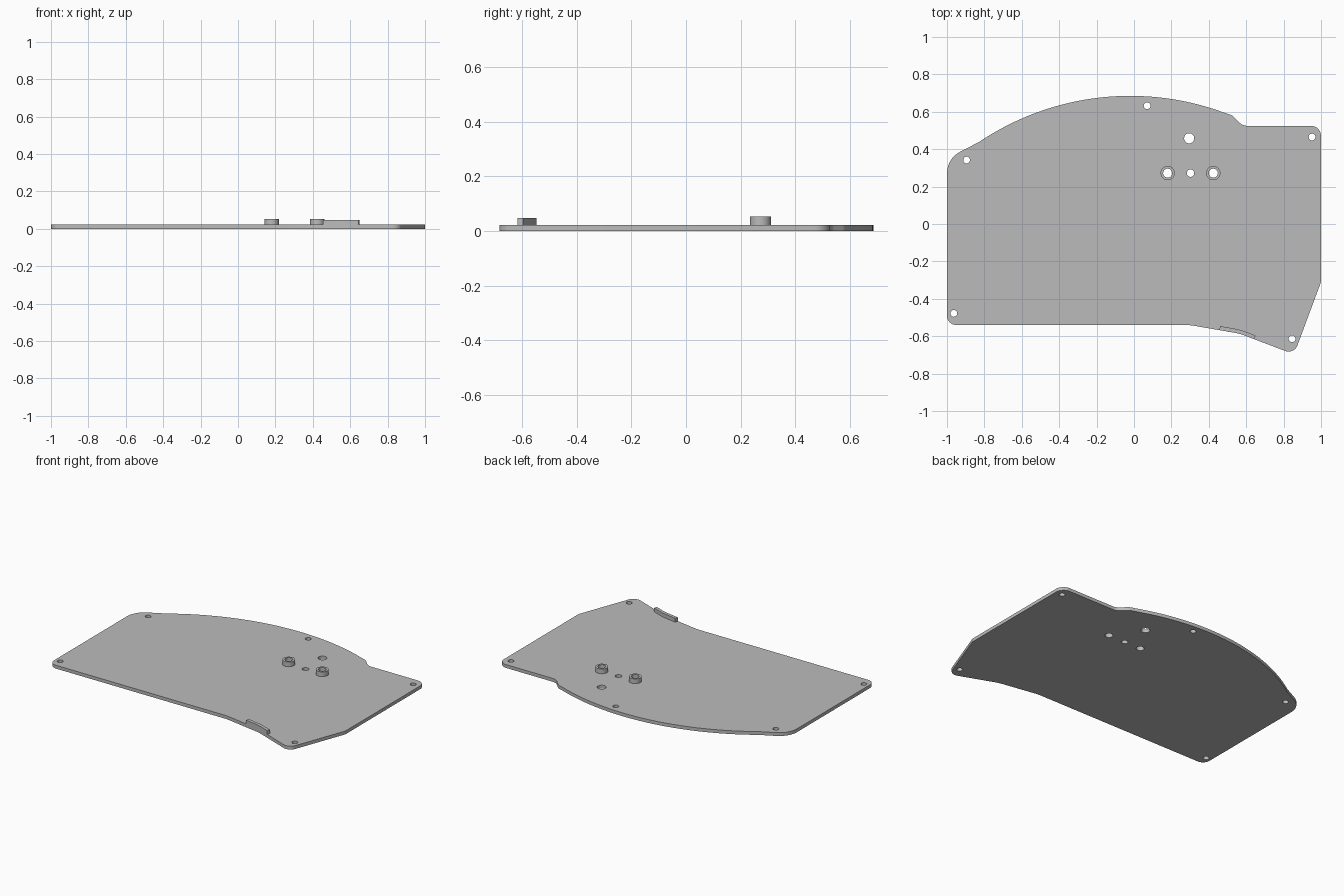
import bpy, bmesh, math
from mathutils import Vector

cube = bpy.data.objects.get("Cube")
if cube:
    bpy.data.objects.remove(cube, do_unlink=True)

grey = bpy.data.materials.new("plain grey")
grey.use_nodes = True
COLOUR = (0.5, 0.5, 0.5, 1)
grey.diffuse_color = COLOUR
grey.node_tree.nodes["Principled BSDF"].inputs["Base Color"].default_value = COLOUR

THICK = 0.022


def circle(x, y, r, n=40):
    return [(x + r * math.cos(2 * math.pi * i / n),
             y + r * math.sin(2 * math.pi * i / n)) for i in range(n)]


def rounded(corners, steps=10):
    """Closed outline from (x, y, radius) corners, each filleted to its radius."""
    out = []
    for i, (x, y, r) in enumerate(corners):
        p = Vector((x, y))
        if not r:
            out.append((x, y))
            continue
        a = (Vector(corners[i - 1][:2]) - p).normalized()
        b = (Vector(corners[(i + 1) % len(corners)][:2]) - p).normalized()
        half = a.angle(b) / 2
        centre = p + (a + b).normalized() * r / math.sin(half)
        start = p + a * r / math.tan(half) - centre
        end = p + b * r / math.tan(half) - centre
        sweep = math.pi - 2 * half
        for k in range(steps + 1):
            t = k / steps
            v = (start * math.sin((1 - t) * sweep) + end * math.sin(t * sweep)) / math.sin(sweep)
            out.append(tuple(centre + v))
    return out


def slab(name, loops, z0, z1):
    """Flat solid between two heights; loops after the first become holes."""
    curve = bpy.data.curves.new(name, 'CURVE')
    curve.dimensions = '2D'
    curve.fill_mode = 'BOTH'
    curve.extrude = (z1 - z0) / 2
    for loop in loops:
        spline = curve.splines.new('POLY')
        spline.points.add(len(loop) - 1)
        for point, (x, y) in zip(spline.points, loop):
            point.co = (x, y, 0, 1)
        spline.use_cyclic_u = True
    temp = bpy.data.objects.new(name + " profile", curve)
    bpy.context.collection.objects.link(temp)
    deps = bpy.context.evaluated_depsgraph_get()
    mesh = bpy.data.meshes.new_from_object(temp.evaluated_get(deps))
    bpy.data.objects.remove(temp, do_unlink=True)
    bpy.data.curves.remove(curve)

    bm = bmesh.new()
    bm.from_mesh(mesh)
    bmesh.ops.remove_doubles(bm, verts=bm.verts, dist=0.0001)
    bmesh.ops.translate(bm, verts=bm.verts, vec=(0, 0, (z0 + z1) / 2))
    bmesh.ops.recalc_face_normals(bm, faces=bm.faces)
    bm.to_mesh(mesh)
    bm.free()
    mesh.name = name
    mesh.materials.clear()
    mesh.materials.append(grey)
    obj = bpy.data.objects.new(name, mesh)
    bpy.context.collection.objects.link(obj)
    bpy.ops.object.select_all(action='DESELECT')
    obj.select_set(True)
    bpy.context.view_layer.objects.active = obj
    bpy.ops.object.shade_smooth_by_angle(angle=math.radians(30))
    return obj


# Plate outline: filleted corners, with a shallow arc along the back
corners = [(-1, -0.54, 0.05), (0.297, -0.54, 0.3), (0.564, -0.586, 0.3),
           (0.856, -0.697, 0.05), (1, -0.31, 0.05), (1, 0.525, 0.055),
           (0.58, 0.525, 0.06), (0.525, 0.582, 0.06)]
ARC_R, ARC_X, ARC_Y = 1.45, -0.02, -0.765
for i in range(37):
    x = 0.49 - 1.32 * i / 36
    corners.append((x, ARC_Y + math.sqrt(ARC_R ** 2 - (x - ARC_X) ** 2), 0))
corners.append((-1, 0.35, 0.13))

# Screw holes around the rim, and the holes of the mounting group
screws = [(0.07, 0.632), (-0.895, 0.342), (0.952, 0.465), (-0.963, -0.478), (0.845, -0.614)]
bosses = [(0.18, 0.272), (0.424, 0.272)]
holes = [circle(x, y, 0.018) for x, y in screws]
holes += [circle(x, y, 0.024) for x, y in bosses]
holes += [circle(0.295, 0.458, 0.027), circle(0.302, 0.272, 0.02)]
slab("base_plate", [rounded(corners)] + holes, 0, THICK)

# Raised ring bosses
for side, (x, y) in zip(("right", "left"), bosses):
    slab(side + "_boss", [circle(x, y, 0.038), circle(x, y, 0.024)], THICK, 0.053)

# Bent rib along the front edge
rib = [(0.455, -0.567, 0), (0.564, -0.586, 0.3), (0.643, -0.616, 0),
       (0.65, -0.596, 0), (0.567, -0.565, 0.3), (0.461, -0.546, 0)]
slab("front_rib", [rounded(rib)], THICK, 0.047)
